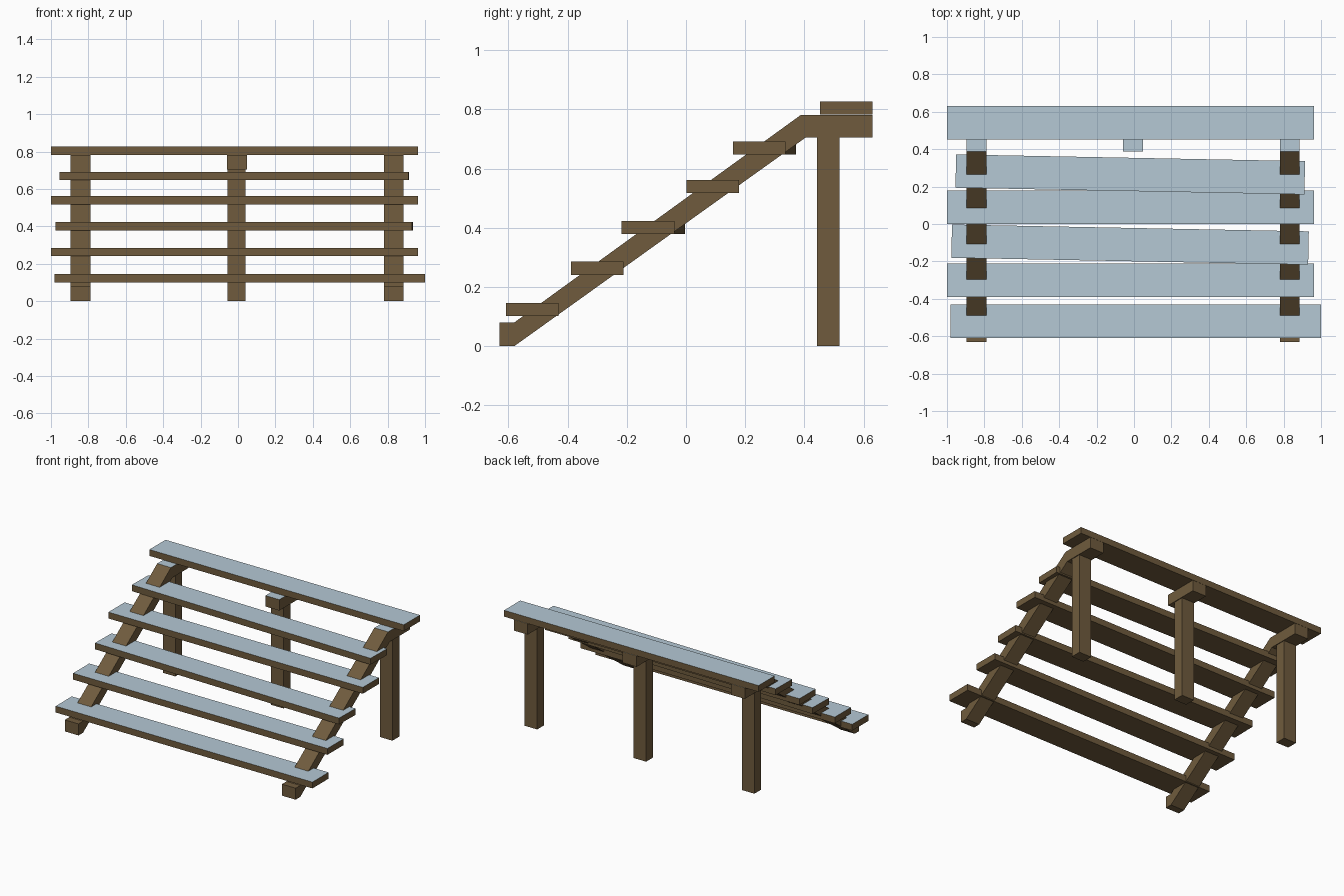
import bpy, bmesh, math
from mathutils import Matrix

if "Cube" in bpy.data.objects:
    bpy.data.objects.remove(bpy.data.objects["Cube"])


def flat(name, rgb):
    m = bpy.data.materials.new(name)
    m.diffuse_color = (*rgb, 1)
    m.use_nodes = True
    m.node_tree.nodes["Principled BSDF"].inputs["Base Color"].default_value = m.diffuse_color
    return m


WOOD = flat("brown wood", (0.16, 0.105, 0.047))
PALE = flat("pale blue top", (0.46, 0.58, 0.66))


def prism(name, profile, x0, x1, top_z=None, turn=0.0):
    """Extrude a (y, z) profile from x0 to x1; level faces at top_z become pale."""
    bm = bmesh.new()
    cap = bm.faces.new([bm.verts.new((x0, y, z)) for y, z in profile])
    out = bmesh.ops.extrude_face_region(bm, geom=[cap])
    for v in out["geom"]:
        if isinstance(v, bmesh.types.BMVert):
            v.co.x = x1
    bmesh.ops.recalc_face_normals(bm, faces=bm.faces)
    for f in bm.faces:
        level = f.normal.z > 0.99 and top_z is not None
        f.material_index = int(level and abs(f.calc_center_median().z - top_z) < 0.001)
    if turn:
        c = sum((v.co for v in bm.verts), bm.verts[:][0].co * 0) / len(bm.verts)
        bmesh.ops.rotate(bm, verts=bm.verts, cent=c, matrix=Matrix.Rotation(turn, 3, 'Z'))
    me = bpy.data.meshes.new(name)
    bm.to_mesh(me)
    bm.free()
    me.materials.append(WOOD)
    me.materials.append(PALE)
    ob = bpy.data.objects.new(name, me)
    bpy.context.collection.objects.link(ob)
    return ob


def rect(y0, y1, z0, z1):
    return [(y0, z0), (y1, z0), (y1, z1), (y0, z1)]


# Treads: x range, y centre, bottom z, turn in degrees
treads = [(-0.98, 1.00, -0.52, 0.101, 0), (-1.0, 0.962, -0.30, 0.241, 0),
          (-0.975, 0.933, -0.11, 0.379, -1.1), (-1.0, 0.962, 0.09, 0.518, 0),
          (-0.953, 0.913, 0.265, 0.647, -1.1), (-1.0, 0.962, 0.541, 0.782, 0)]
for i, (x0, x1, y, z, deg) in enumerate(treads):
    prism(f"tread_{i + 1}", rect(y - 0.089, y + 0.089, z, z + 0.044),
          x0, x1, z + 0.044, math.radians(deg))

# Side stringers: foot, slope and level top
stringer = [(-0.63, 0), (-0.58, 0), (0.405, 0.705), (0.63, 0.705),
            (0.63, 0.781), (0.388, 0.781), (-0.58, 0.08), (-0.63, 0.08)]
prism("left_stringer", stringer, -0.895, -0.789, 0.781)
prism("right_stringer", stringer, 0.78, 0.886, 0.781)

# Short bracket under the middle of the top tread
prism("middle_bracket", rect(0.388, 0.63, 0.705, 0.781), -0.06, 0.047, 0.781)

# Back posts
for name, x in (("left_post", -0.842), ("middle_post", -0.007), ("right_post", 0.833)):
    prism(name, rect(0.443, 0.518, 0, 0.705), x - 0.048, x + 0.048)
